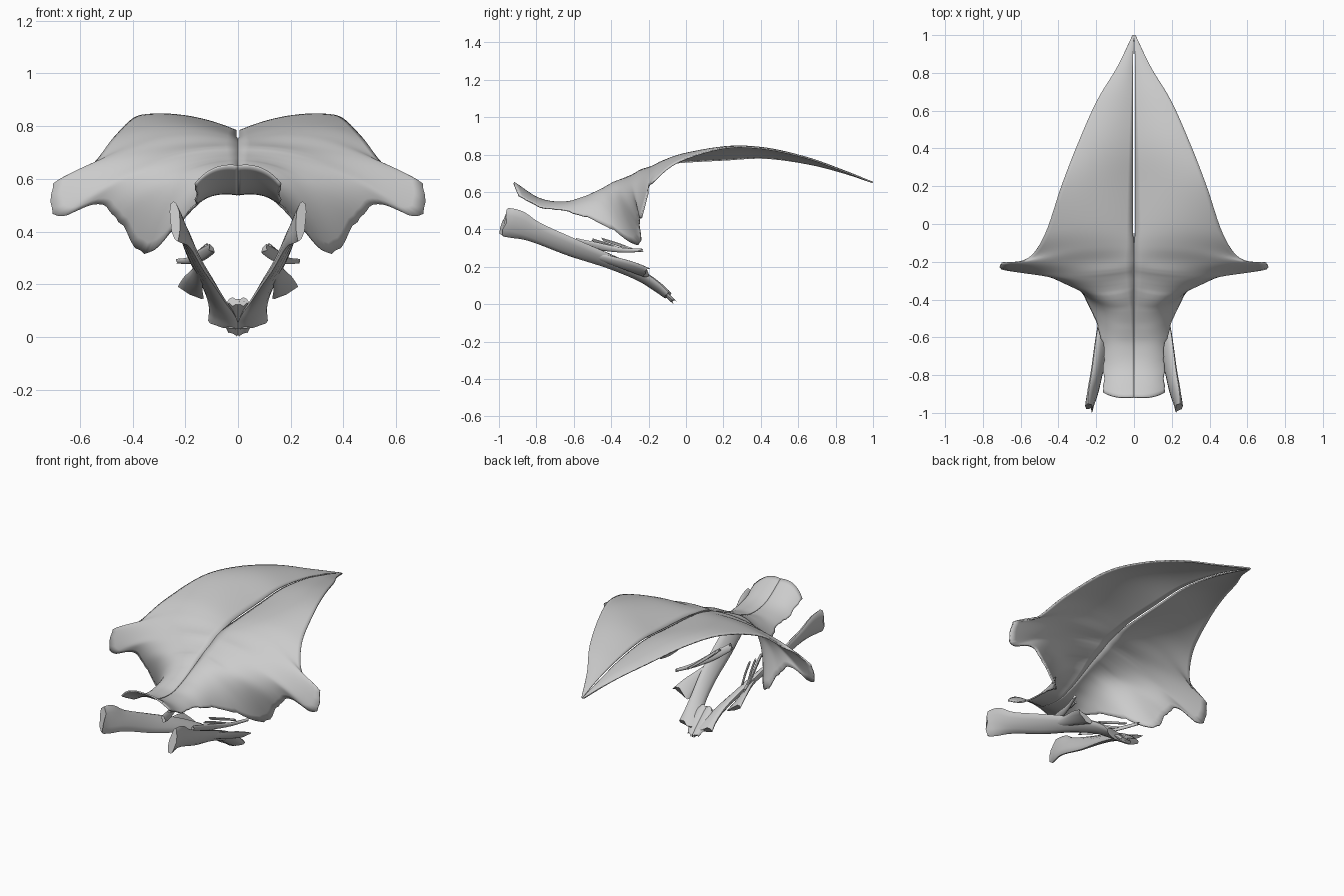
import bpy, math, random
from mathutils import Vector

if "Cube" in bpy.data.objects:
    bpy.data.objects.remove(bpy.data.objects["Cube"])

random.seed(4)


def spline(pts, steps):
    """Catmull-Rom through points of any dimension."""
    p = [Vector(q) for q in pts]
    p = [p[0] * 2 - p[1]] + p + [p[-1] * 2 - p[-2]]
    out = []
    for i in range(1, len(p) - 2):
        a, b, c, d = p[i - 1:i + 3]
        for k in range(steps):
            t = k / steps
            out.append(0.5 * (2 * b + (c - a) * t + (2 * a - 5 * b + 4 * c - d) * t * t
                              + (3 * b - a - 3 * c + d) * t ** 3))
    return out + [p[-2]]


def finish(name, verts, faces, thickness=0):
    me = bpy.data.meshes.new(name)
    me.from_pydata([tuple(v) for v in verts], [], faces)
    me.update()
    ob = bpy.data.objects.new(name, me)
    bpy.context.collection.objects.link(ob)
    if thickness:
        s = ob.modifiers.new("thickness", 'SOLIDIFY')
        s.thickness = thickness
        s.offset = -1
    m = ob.modifiers.new("mirror", 'MIRROR')
    m.use_mirror_merge = False
    bpy.ops.object.select_all(action='DESELECT')
    ob.select_set(True)
    bpy.context.view_layer.objects.active = ob
    bpy.ops.object.shade_smooth_by_angle(angle=math.radians(40))
    return ob


def sheet(name, rows, thickness, steps=6, across=16):
    """Skin rows of (midline yz, halfway xyz, outer xyz)."""
    mids = spline([(0.006 if -.05 < r[0][0] < .9 else 0,) + r[0] for r in rows], steps)
    halves = spline([r[1] for r in rows], steps)
    outers = spline([r[2] for r in rows], steps)
    verts, faces, n = [], [], across + 1
    for m, h, o in zip(mids, halves, outers):
        m.x = max(m.x, 0)
        fray = random.uniform(-0.007, 0.007) if o.y < -0.2 and o.z < 0.62 else 0
        o = o + (o - h).normalized() * fray
        for j in range(n):
            t = j / across
            verts.append(m * (1 - t) * (1 - 2 * t) + h * 4 * t * (1 - t) + o * t * (2 * t - 1))
    for i in range(len(mids) - 1):
        for j in range(across):
            a = i * n + j
            faces.append((a, a + 1, a + n + 1, a + n))
    return finish(name, verts, faces, thickness)


def band(name, pts, dir0, dir1, thick, steps=6, sides=12):
    """Flattened muscle band; pts are (x, y, z, half width)."""
    xyz = spline([p[:3] for p in pts], steps)
    wid = spline([(p[3], 0) for p in pts], steps)
    verts, faces, n = [], [], len(xyz)
    for i, c in enumerate(xyz):
        tan = (xyz[min(i + 1, n - 1)] - xyz[max(i - 1, 0)]).normalized()
        w = Vector(dir0).lerp(Vector(dir1), i / (n - 1))
        w = (w - tan * w.dot(tan)).normalized()
        up = tan.cross(w)
        for k in range(sides):
            a = 2 * math.pi * k / sides
            fray = random.uniform(-0.015, 0.015) if i in (0, n - 1) else 0
            verts.append(c + w * math.cos(a) * wid[i][0] + up * math.sin(a) * thick + tan * fray)
    for i in range(n - 1):
        for k in range(sides):
            a, b = i * sides + k, i * sides + (k + 1) % sides
            faces.append((a, b, b + sides, a + sides))
    faces.append(tuple(range(sides))[::-1])
    faces.append(tuple(range((n - 1) * sides, n * sides)))
    return finish(name, verts, faces)


# Neck and shoulder rows: front hood back to the shoulder point
neck_rows = [
    ((-.915, .652), (.09, -.915, .642), (.168, -.89, .58)),
    ((-.78, .565), (.09, -.78, .56), (.16, -.78, .525)),
    ((-.65, .545), (.09, -.65, .545), (.163, -.66, .505)),
    ((-.55, .57), (.11, -.55, .56), (.19, -.55, .475)),
    ((-.45, .615), (.15, -.455, .575), (.25, -.41, .41)),
    ((-.37, .655), (.22, -.39, .58), (.355, -.26, .315)),
    ((-.32, .68), (.27, -.345, .61), (.45, -.255, .44)),
    ((-.27, .70), (.30, -.30, .65), (.53, -.255, .505)),
    ((-.23, .72), (.35, -.262, .665), (.69, -.245, .457)),
]
# Back rows: shoulder point along the free edge to the tail tip
back_rows = [
    ((-.19, .735), (.36, -.205, .705), (.695, -.21, .585)),
    ((-.12, .75), (.30, -.13, .76), (.56, -.18, .65)),
    ((-.02, .763), (.25, -.01, .808), (.47, -.05, .76)),
    ((.20, .775), (.21, .20, .836), (.385, .20, .838)),
    ((.42, .785), (.16, .42, .832), (.30, .42, .835)),
    ((.65, .755), (.10, .65, .782), (.198, .65, .785)),
    ((.83, .71), (.045, .83, .722), (.09, .83, .72)),
    ((1.0, .655), (.004, 1.0, .655), (.008, 1.0, .655)),
]
sheet("back_muscle_sheet", neck_rows + back_rows, 0.008)

# Long throat muscle, flaring at the head and flat on the breastbone
band("throat_muscle",
     [(.238, -.97, .44, .078), (.222, -.90, .425, .078), (.20, -.80, .383, .06),
      (.165, -.60, .30, .058), (.125, -.40, .225, .05), (.085, -.24, .15, .045),
      (.06, -.15, .09, .055), (.055, -.10, .05, .06)],
     (.1, .2, 1), (1, 0, .3), 0.02)

# Tilted plate where both throat muscles meet
band("breastbone_plate",
     [(.02, -.20, .135, .025), (.025, -.13, .075, .035), (.015, -.065, .014, .02)],
     (1, 0, 0), (1, 0, 0), 0.012)

# Short branch that fans out to the collarbone
band("collarbone_branch",
     [(.15, -.52, .27, .02), (.155, -.40, .235, .03), (.17, -.29, .20, .045),
      (.178, -.21, .17, .055)],
     (.5, 0, .8), (.8, 0, .45), 0.012)

# Thin side strap with small fingers
band("side_strap",
     [(.10, -.58, .335, .02), (.14, -.47, .31, .022), (.185, -.35, .29, .014),
      (.228, -.24, .288, .009)],
     (.5, 0, .8), (.3, 0, 1), 0.008)
for y in (-.50, -.44):
    band("strap_finger",
         [(.12, y, .345, .008), (.145, y + .07, .322, .01), (.18, y + .15, .295, .006)],
         (.5, 0, .8), (.3, 0, 1), 0.006, steps=4, sides=8)
